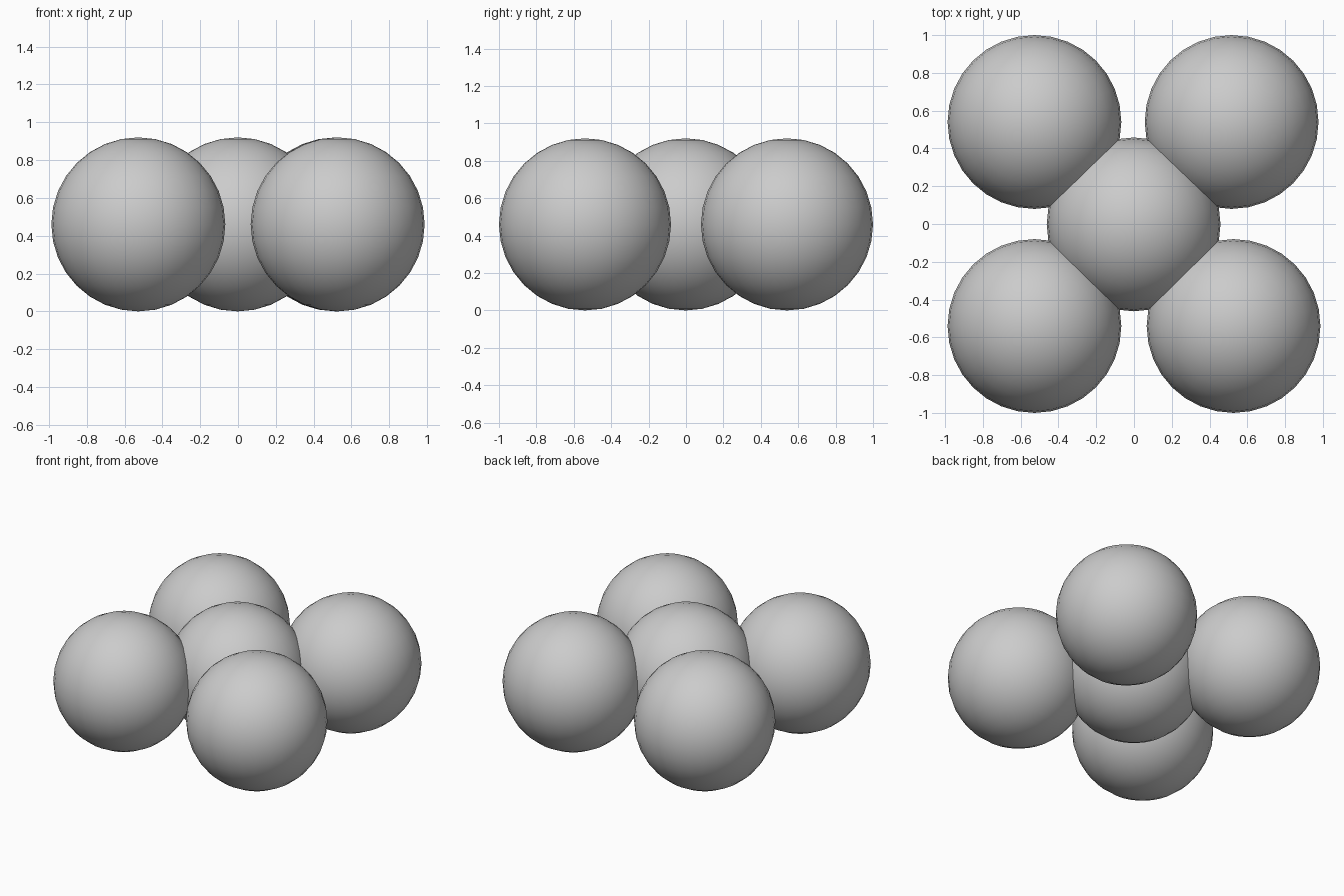
import bpy

if "Cube" in bpy.data.objects:
    bpy.data.objects.remove(bpy.data.objects["Cube"])

R = 0.46


def ball(name, x, y):
    # smooth sphere resting on the ground
    bpy.ops.mesh.primitive_uv_sphere_add(segments=32, ring_count=16, radius=R, location=(x, y, R))
    obj = bpy.context.object
    obj.name = name
    bpy.ops.object.shade_smooth()
    return obj


# centre ball
ball("centre_ball", -0.002, -0.002)

# four outer balls
for name, x, y in [("front_left_ball", -0.527, -0.54), ("front_right_ball", 0.527, -0.54),
                   ("back_left_ball", -0.527, 0.54), ("back_right_ball", 0.517, 0.54)]:
    ball(name, x, y)
